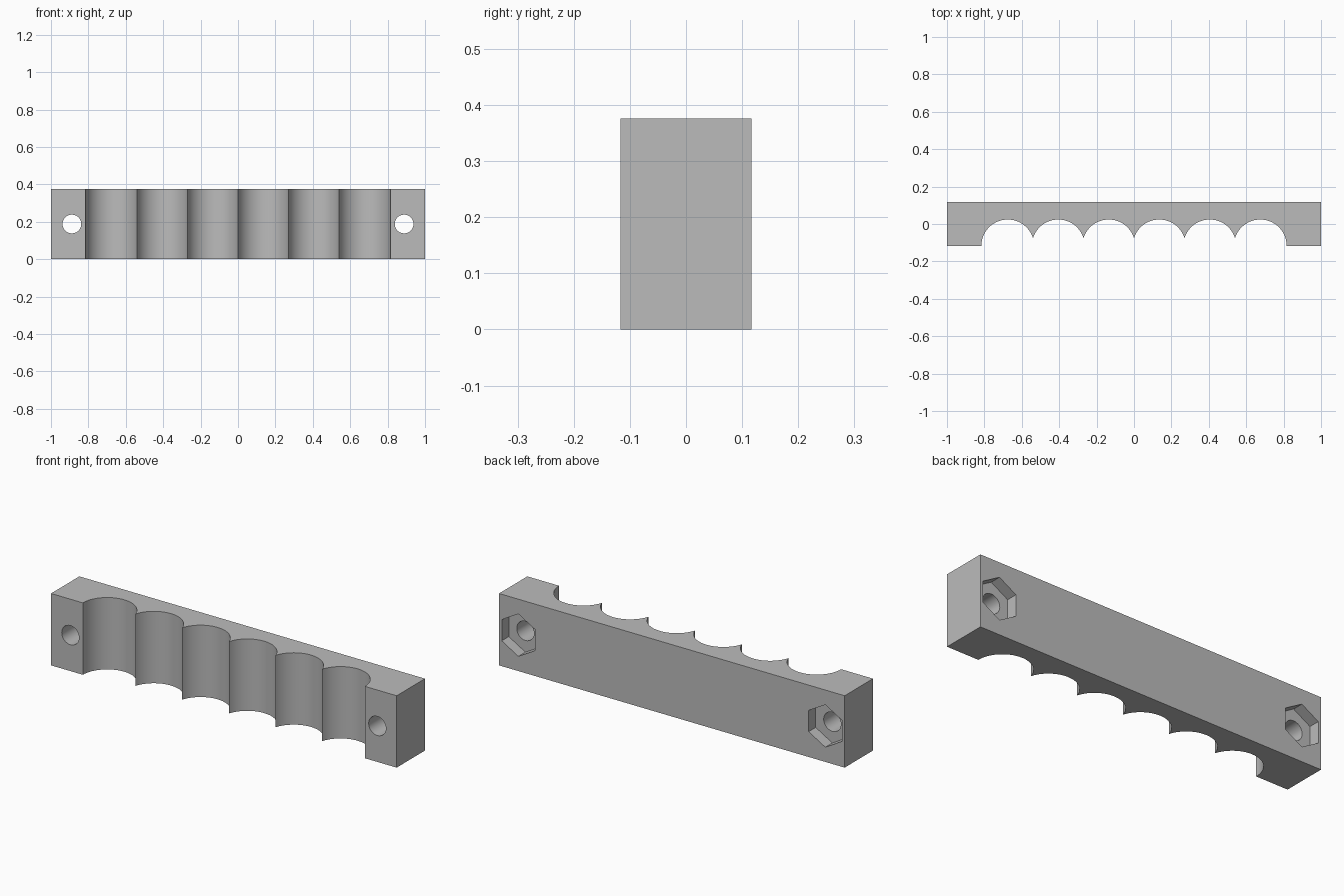
import bpy, bmesh, math
from mathutils import Matrix

if "Cube" in bpy.data.objects:
    bpy.data.objects.remove(bpy.data.objects["Cube"], do_unlink=True)

HALF_DEPTH, HEIGHT = 0.117, 0.376
PITCH, RADIUS, GROOVES, STEPS = 0.27, 0.141, 6, 32
BOLT_X, BOLT_Z, BOLT_R = 0.888, 0.188, 0.05
NUT_R, NUT_DEPTH = 0.111, 0.058

grey = bpy.data.materials.new("plain grey")
grey.use_nodes = True
colour = (0.5, 0.5, 0.5, 1)
grey.diffuse_color = colour
grey.node_tree.nodes["Principled BSDF"].inputs["Base Color"].default_value = colour


def make_object(name, bm):
    bmesh.ops.recalc_face_normals(bm, faces=bm.faces)
    mesh = bpy.data.meshes.new(name)
    bm.to_mesh(mesh)
    bm.free()
    mesh.materials.append(grey)
    obj = bpy.data.objects.new(name, mesh)
    bpy.context.collection.objects.link(obj)
    return obj


def prism(name, sides, radius, x, y_min, y_max):
    """Prism along y with one corner pointing up."""
    bm = bmesh.new()
    bmesh.ops.create_cone(bm, cap_ends=True, segments=sides, radius1=radius,
                          radius2=radius, depth=y_max - y_min,
                          matrix=Matrix.Translation((x, (y_min + y_max) / 2, BOLT_Z))
                          @ Matrix.Rotation(math.pi / 2, 4, 'X'))
    obj = make_object(name, bm)
    obj.hide_render = True
    return obj


# Scalloped outline: back edge, then neighbouring arcs along the front
outline = [(1, -HALF_DEPTH), (1, HALF_DEPTH), (-1, HALF_DEPTH), (-1, -HALF_DEPTH)]
cusp = math.acos(PITCH / 2 / RADIUS)
for i in range(GROOVES):
    cx = (i - (GROOVES - 1) / 2) * PITCH
    start = math.pi if i == 0 else math.pi - cusp
    end = 0 if i == GROOVES - 1 else cusp
    for k in range(0 if i == 0 else 1, STEPS + 1):
        a = start + (end - start) * k / STEPS
        outline.append((cx + RADIUS * math.cos(a), -HALF_DEPTH + RADIUS * math.sin(a)))

# Clamp block
bm = bmesh.new()
face = bm.faces.new([bm.verts.new((x, y, 0)) for x, y in outline])
top = bmesh.ops.extrude_face_region(bm, geom=[face])["geom"]
bmesh.ops.translate(bm, vec=(0, 0, HEIGHT),
                    verts=[v for v in top if isinstance(v, bmesh.types.BMVert)])
block = make_object("clamp_block", bm)

# Bolt holes and hexagonal nut pockets in the back
bpy.context.view_layer.objects.active = block
block.select_set(True)
for side in (-1, 1):
    x = side * BOLT_X
    for cutter in (prism("nut_cutter", 6, NUT_R, x, HALF_DEPTH - NUT_DEPTH, HALF_DEPTH + 0.1),
                   prism("bolt_cutter", 48, BOLT_R, x, -0.3, 0.3)):
        cut = block.modifiers.new("cut", 'BOOLEAN')
        cut.operation, cut.solver, cut.object = 'DIFFERENCE', 'EXACT', cutter
        bpy.ops.object.modifier_apply(modifier=cut.name)
        bpy.data.objects.remove(cutter, do_unlink=True)

bpy.ops.object.shade_smooth_by_angle(angle=math.radians(30))
